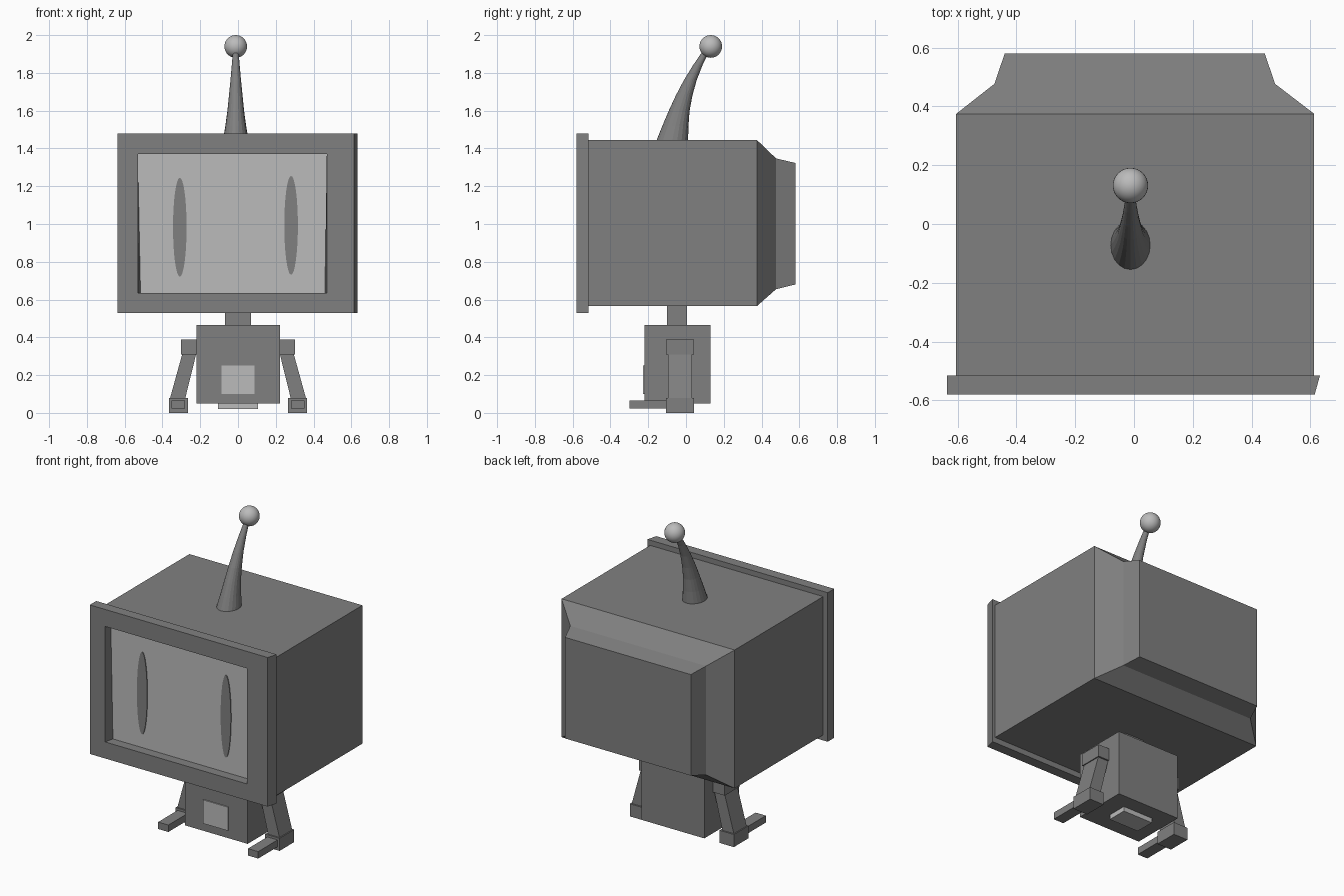
import bpy, bmesh, math

if "Cube" in bpy.data.objects:
    bpy.data.objects.remove(bpy.data.objects["Cube"])


def material(name, v):
    m = bpy.data.materials.new(name)
    m.diffuse_color = (v, v, v, 1)
    m.use_nodes = True
    m.node_tree.nodes["Principled BSDF"].inputs["Base Color"].default_value = m.diffuse_color
    return m


DARK = material("dark grey", 0.216)
LIGHT = material("light grey", 0.50)


def loft(name, sections, mat, closed=False):
    """Skin equal-length point rings; cap the ends unless closed into a tube."""
    bm = bmesh.new()
    rings = [[bm.verts.new(p) for p in s] for s in sections]
    n = len(rings[0])
    pairs = list(zip(rings, rings[1:] + rings[:1])) if closed else list(zip(rings, rings[1:]))
    for a, b in pairs:
        for i in range(n):
            j = (i + 1) % n
            bm.faces.new((a[i], a[j], b[j], b[i]))
    if not closed:
        bm.faces.new(rings[0])
        bm.faces.new(rings[-1])
    bmesh.ops.recalc_face_normals(bm, faces=bm.faces)
    me = bpy.data.meshes.new(name)
    bm.to_mesh(me)
    bm.free()
    me.materials.append(mat)
    ob = bpy.data.objects.new(name, me)
    bpy.context.collection.objects.link(ob)
    return ob


def rect_y(y, x0, x1, z0, z1):
    """Rectangle facing the y axis."""
    return [(x0, y, z0), (x1, y, z0), (x1, y, z1), (x0, y, z1)]


def rect_z(z, x0, x1, y0, y1):
    """Rectangle facing the z axis."""
    return [(x0, y0, z), (x1, y0, z), (x1, y1, z), (x0, y1, z)]


def box(name, x, y, z, mat):
    return loft(name, [rect_y(y[0], *x, *z), rect_y(y[1], *x, *z)], mat)


# Head case with stepped, tapering back
loft("head_case", [
    rect_y(-0.515, -0.605, 0.613, 0.565, 1.445),
    rect_y(0.375, -0.605, 0.613, 0.565, 1.445),
    rect_y(0.477, -0.475, 0.48, 0.655, 1.347),
    rect_y(0.58, -0.44, 0.445, 0.68, 1.323),
], DARK)

# Bezel frame with a slanted right edge and a slightly skewed opening
loft("screen_bezel", [
    rect_y(-0.58, -0.53, 0.47, 0.635, 1.37),
    rect_y(-0.58, -0.637, 0.615, 0.53, 1.478),
    rect_y(-0.515, -0.637, 0.633, 0.53, 1.478),
    [(-0.515, -0.515, 0.635), (0.46, -0.515, 0.635),
     (0.47, -0.515, 1.37), (-0.53, -0.515, 1.37)],
], DARK, closed=True)

# Recessed screen and the two tall oval eyes
box("screen", (-0.535, 0.475), (-0.52, -0.512), (0.63, 1.375), LIGHT)
for side, cx, cz in (("left", -0.308, 0.983), ("right", 0.281, 0.993)):
    oval = [(cx + 0.036 * math.cos(t), cz + 0.262 * math.sin(t))
            for t in (math.tau * i / 32 for i in range(32))]
    loft(side + "_eye", [[(x, y, z) for x, z in oval] for y in (-0.525, -0.519)], DARK)

# Curved, tapering antenna: z, y centre, x radius, y radius
profile = [(1.44, -0.073, 0.068, 0.084), (1.52, -0.056, 0.055, 0.069),
           (1.6, -0.036, 0.044, 0.055), (1.68, -0.010, 0.036, 0.044),
           (1.76, 0.022, 0.028, 0.034), (1.84, 0.062, 0.021, 0.025),
           (1.91, 0.103, 0.015, 0.018)]
loft("antenna", [[(-0.012 + rx * math.cos(math.tau * i / 20),
                   y + ry * math.sin(math.tau * i / 20), z) for i in range(20)]
                 for z, y, rx, ry in profile], DARK)

# Antenna ball
bpy.ops.mesh.primitive_uv_sphere_add(segments=32, ring_count=16, radius=0.06,
                                     location=(-0.012, 0.131, 1.94))
ball = bpy.context.object
ball.name = "antenna_ball"
ball.data.materials.append(LIGHT)
bpy.ops.object.shade_smooth()

# Neck, torso and its two pale plates
box("neck", (-0.068, 0.068), (-0.1, 0.006), (0.45, 0.58), DARK)
box("torso", (-0.22, 0.222), (-0.22, 0.13), (0.05, 0.465), DARK)
box("belly_plate", (-0.088, 0.087), (-0.227, -0.219), (0.1, 0.25), LIGHT)
box("bottom_plate", (-0.105, 0.105), (-0.092, 0.035), (0.02, 0.052), LIGHT)

# Legs: hip block, slanted shin, ankle block and forward foot
for side, s in (("left", -1), ("right", 1)):
    box(side + "_hip", (s * 0.215, s * 0.302), (-0.105, 0.042), (0.31, 0.388), DARK)
    loft(side + "_leg", [rect_z(0.33, s * 0.217, s * 0.29, -0.096, 0.032),
                         rect_z(0.07, s * 0.281, s * 0.362, -0.096, 0.032)], DARK)
    box(side + "_ankle", (s * 0.265, s * 0.366), (-0.105, 0.042), (0.0, 0.08), DARK)
    box(side + "_foot", (s * 0.28, s * 0.352), (-0.3, -0.1), (0.022, 0.066), DARK)
